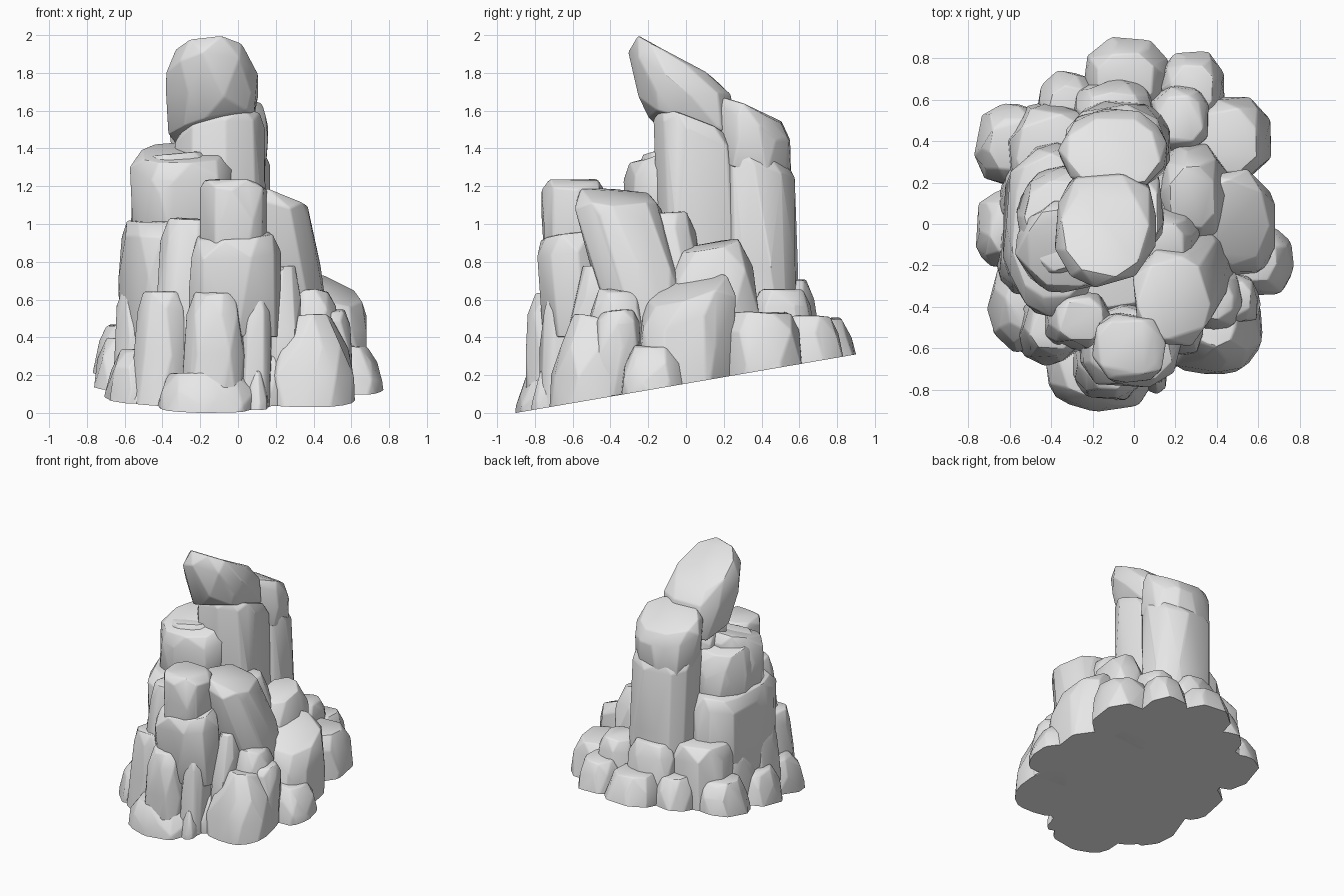
import bpy, bmesh, math, random
from mathutils import Vector

cube = bpy.data.objects.get("Cube")
if cube:
    bpy.data.objects.remove(cube, do_unlink=True)

random.seed(7)
stone = bpy.data.materials.new("grey_stone")
stone.use_nodes = True
GREY = (0.8, 0.8, 0.8, 1)
stone.diffuse_color = GREY
stone.node_tree.nodes["Principled BSDF"].inputs["Base Color"].default_value = GREY

# The ground cut is a plane that rises towards the back
GROUND_POINT = Vector((0, -0.9, 0))
GROUND_NORMAL = Vector((0, -0.172, 1)).normalized()


def ring(centre, radii, slope, drop, scale, sides, turn):
    """Rounded-square ring of slightly uneven points on a sloping plane."""
    points = []
    for i in range(sides):
        a = turn + math.tau * (i + random.uniform(-0.2, 0.2)) / sides
        c, s = math.cos(a), math.sin(a)
        k = scale * random.uniform(0.96, 1.06)
        dx = math.copysign(abs(c) ** 0.82, c) * radii[0] * k
        dy = math.copysign(abs(s) ** 0.82, s) * radii[1] * k
        dz = slope[0] * dx + slope[1] * dy - drop + random.uniform(-0.015, 0.01)
        points.append(Vector(centre) + Vector((dx, dy, dz)))
    return points


def rock(name, base, top, radii, slope=(0, 0), taper=0.7, foot=1.0,
         cap=0.09, sides=8, base_slope=(0, 0)):
    """Chiselled boulder: hull of a foot, a belly, a shoulder and a top ring."""
    base, top = Vector(base), Vector(top)
    turn = random.uniform(0, math.tau)
    middle = base.lerp(top, 0.5)
    points = ring(base, radii, base_slope, 0, foot, sides, turn)
    points += ring(middle, radii, (0, 0), 0, (1 + foot) / 2, sides, turn + 0.25)
    points += ring(top, radii, slope, cap, (1 + taper) / 2 + 0.07, sides, turn)
    points += ring(top, radii, slope, 0, taper, sides, turn + 0.3)
    bm = bmesh.new()
    for p in points:
        bm.verts.new(p)
    hull = bmesh.ops.convex_hull(bm, input=bm.verts[:])
    loose = set(hull["geom_interior"]) | set(hull["geom_unused"])
    bmesh.ops.delete(bm, geom=[v for v in loose if isinstance(v, bmesh.types.BMVert)],
                     context="VERTS")
    bmesh.ops.dissolve_limit(bm, angle_limit=math.radians(9),
                             verts=bm.verts[:], edges=bm.edges[:])
    # Worn edges
    sharp = [e for e in bm.edges if e.calc_face_angle(0) > math.radians(20)]
    bmesh.ops.bevel(bm, geom=sharp, offset=0.01, segments=2, profile=0.5,
                    affect="EDGES", clamp_overlap=True)
    # Flat underside
    cut = bmesh.ops.bisect_plane(bm, geom=bm.verts[:] + bm.edges[:] + bm.faces[:],
                                 plane_co=GROUND_POINT, plane_no=GROUND_NORMAL,
                                 clear_inner=True)
    rim = [g for g in cut["geom_cut"] if isinstance(g, bmesh.types.BMEdge)]
    if rim:
        bmesh.ops.holes_fill(bm, edges=rim, sides=0)
    bmesh.ops.recalc_face_normals(bm, faces=bm.faces[:])
    mesh = bpy.data.meshes.new(name)
    bm.to_mesh(mesh)
    bm.free()
    mesh.materials.append(stone)
    obj = bpy.data.objects.new(name, mesh)
    bpy.context.collection.objects.link(obj)
    bpy.ops.object.select_all(action="DESELECT")
    obj.select_set(True)
    bpy.context.view_layer.objects.active = obj
    bpy.ops.object.shade_smooth_by_angle(angle=math.radians(24))


# Hidden mass that fills the gaps
rock("core_mound", (0, 0, -0.2), (0, 0, 0.45), (0.58, 0.7), slope=(0, 0.1), sides=14)
rock("core_middle", (-0.08, -0.1, 0.2), (-0.08, -0.05, 0.8), (0.4, 0.48), sides=11)

# Leaning tower
rock("tower_front_column", (-0.09, 0.12, 0.4), (-0.09, 0.06, 1.52), (0.24, 0.24),
     slope=(0.18, -0.42), taper=0.86, cap=0.07, sides=9)
rock("tower_back_column", (-0.06, 0.4, 0.2), (-0.09, 0.37, 1.38), (0.25, 0.2),
     slope=(0, -0.4), taper=0.88, cap=0.06, sides=9)
rock("tower_back_cap", (-0.09, 0.36, 1.28), (-0.1, 0.35, 1.61), (0.25, 0.19),
     slope=(0, -0.42), taper=0.88, cap=0.07, base_slope=(0, -0.3), sides=9)
rock("tower_head", (-0.13, 0.04, 1.5), (-0.14, -0.04, 1.875), (0.26, 0.265),
     slope=(0.03, -0.58), taper=0.78, foot=0.9, cap=0.12, sides=9,
     base_slope=(0.2, -0.3))

# Stack beside the tower
rock("side_stack_top", (-0.3, -0.1, 0.95), (-0.3, -0.11, 1.38), (0.26, 0.22),
     slope=(-0.02, 0.3), taper=0.86, cap=0.08, sides=9)
rock("side_stack_back", (-0.34, 0.01, 0.95), (-0.34, 0, 1.35), (0.22, 0.27),
     slope=(0.1, -0.1), taper=0.82, sides=9)
rock("side_stack_middle", (-0.4, -0.02, 0.4), (-0.39, -0.02, 1.02), (0.23, 0.4),
     taper=0.88, sides=11)

# Front stack
rock("front_stack_top", (-0.02, -0.59, 0.8), (-0.03, -0.6, 1.23), (0.18, 0.17),
     taper=0.82, cap=0.04)
rock("front_stack_middle", (-0.02, -0.55, 0.4), (-0.02, -0.6, 0.94), (0.24, 0.2),
     slope=(0.05, 0.1), taper=0.85)
rock("front_left_pillar", (-0.29, -0.48, 0.2), (-0.26, -0.46, 1.03), (0.16, 0.15),
     taper=0.7, cap=0.12)
rock("front_low_pillar", (-0.13, -0.67, 0), (-0.12, -0.68, 0.63), (0.17, 0.18),
     taper=0.68, cap=0.1)
rock("front_low_left_pillar", (-0.41, -0.51, 0), (-0.39, -0.48, 0.64), (0.15, 0.17),
     taper=0.75)
rock("front_low_right_pillar", (0.08, -0.63, 0), (0.09, -0.61, 0.64), (0.1, 0.16))
rock("front_nook_pillar", (0.24, -0.5, 0.1), (0.25, -0.47, 0.77), (0.1, 0.14),
     taper=0.55, cap=0.16)

# Right hand boulders
rock("right_leaning_pillar", (0.29, -0.18, 0.4), (0.19, -0.36, 1.15), (0.2, 0.23),
     slope=(-0.25, -0.1), taper=0.86, cap=0.06)
rock("right_inner_boulder", (0.2, -0.05, 0.4), (0.15, -0.09, 1.06), (0.16, 0.16), taper=0.6)
rock("right_upper_boulder", (0.28, 0.15, 0.2), (0.28, 0.13, 0.89), (0.18, 0.25),
     slope=(-0.15, 0.15), taper=0.62, cap=0.14)
rock("right_big_boulder", (0.47, -0.02, 0), (0.48, 0.01, 0.66), (0.21, 0.26),
     slope=(-0.4, 0.3), taper=0.8)
rock("right_nook_boulder", (0.47, -0.38, 0.1), (0.47, -0.36, 0.54), (0.14, 0.13), cap=0.06)
rock("right_nook_upper", (0.4, -0.38, 0.2), (0.39, -0.36, 0.65), (0.14, 0.16), taper=0.65)

# Foot boulders around the rim, front then right then back then left
rock("foot_front", (-0.16, -0.7, -0.15), (-0.16, -0.68, 0.21), (0.27, 0.21), taper=0.76)
rock("foot_front_chip", (0.1, -0.74, -0.1), (0.1, -0.73, 0.22), (0.06, 0.08), taper=0.5)
rock("foot_front_right", (0.38, -0.49, -0.1), (0.38, -0.47, 0.5), (0.24, 0.24),
     slope=(0.05, -0.15), taper=0.5, cap=0.16, sides=10)
rock("foot_right", (0.61, -0.17, 0), (0.59, -0.17, 0.35), (0.17, 0.18), taper=0.6)
rock("foot_right_back", (0.47, 0.42, 0), (0.45, 0.4, 0.53), (0.2, 0.21), taper=0.75)
rock("foot_back_right_inner", (0.22, 0.52, 0.1), (0.22, 0.5, 0.65), (0.16, 0.17))
rock("foot_back_right", (0.29, 0.68, 0), (0.28, 0.65, 0.51), (0.16, 0.18), taper=0.66)
rock("foot_back", (-0.03, 0.735, 0.1), (-0.04, 0.7, 0.5), (0.21, 0.19), taper=0.66)
rock("foot_back_upper", (-0.1, 0.55, 0.2), (-0.09, 0.52, 0.7), (0.2, 0.17))
rock("foot_back_left", (-0.32, 0.57, 0), (-0.31, 0.55, 0.49), (0.16, 0.18), taper=0.66)
rock("foot_back_left_upper", (-0.39, 0.36, 0.1), (-0.38, 0.34, 0.7), (0.23, 0.23), taper=0.8)
rock("foot_left_back", (-0.6, 0.39, 0), (-0.57, 0.38, 0.46), (0.19, 0.2), taper=0.66)
rock("foot_left", (-0.63, -0.02, -0.1), (-0.6, -0.02, 0.39), (0.16, 0.2), taper=0.6)
rock("foot_left_upper", (-0.53, -0.16, 0.1), (-0.52, -0.15, 0.67), (0.13, 0.18))
rock("foot_left_upper_back", (-0.5, 0.14, 0.1), (-0.49, 0.13, 0.62), (0.15, 0.18))
rock("foot_left_front", (-0.54, -0.38, -0.1), (-0.52, -0.37, 0.33), (0.17, 0.24), taper=0.6)
rock("foot_front_left", (-0.47, -0.47, -0.1), (-0.45, -0.46, 0.25), (0.19, 0.17), taper=0.6)
